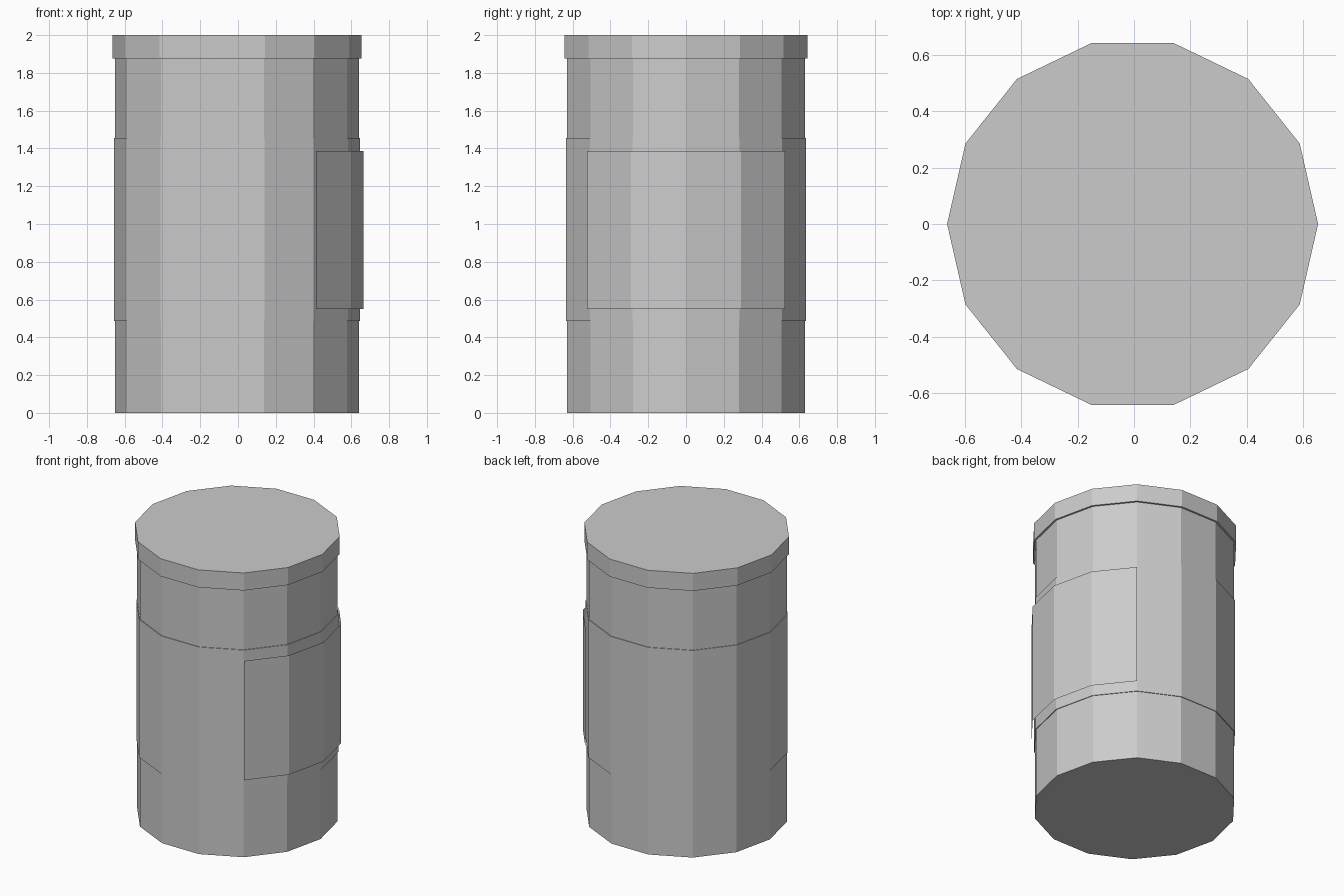
import bpy, math

if "Cube" in bpy.data.objects:
    bpy.data.objects.remove(bpy.data.objects["Cube"])

SIDES = 14
CX = -0.005  # the label bulges on +x, so the can axis sits slightly left


def make_object(name, verts, faces):
    mesh = bpy.data.meshes.new(name)
    mesh.from_pydata(verts, [], faces)
    mesh.update()
    obj = bpy.data.objects.new(name, mesh)
    bpy.context.collection.objects.link(obj)
    return obj


def ring_point(r, z, k):
    a = 2 * math.pi * k / SIDES
    return (CX + r * math.cos(a), r * math.sin(a), z)


def lathe(name, profile):
    """Revolve (radius, z) points into a flat-sided, capped solid."""
    n = SIDES
    verts = [ring_point(r, z, k) for r, z in profile for k in range(n)]
    faces = [(i * n + k, i * n + (k + 1) % n, (i + 1) * n + (k + 1) % n, (i + 1) * n + k)
             for i in range(len(profile) - 1) for k in range(n)]
    faces.append(tuple(reversed(range(n))))
    faces.append(tuple(range((len(profile) - 1) * n, len(profile) * n)))
    return make_object(name, verts, faces)


# Can body with a slightly raised middle band
lathe("can_body", [(0.646, 0), (0.646, 0.487), (0.651, 0.487),
                   (0.651, 1.455), (0.646, 1.455), (0.646, 1.877)])

# Overhanging lid
lathe("lid", [(0.659, 1.877), (0.659, 2.0)])

# Thin label sheet wrapped over four sides facing +x
ks = range(-2, 3)
verts = [ring_point(0.669, z, k) for z in (0.55, 1.387) for k in ks]
make_object("label", verts, [(i, i + 1, i + 6, i + 5) for i in range(4)])
